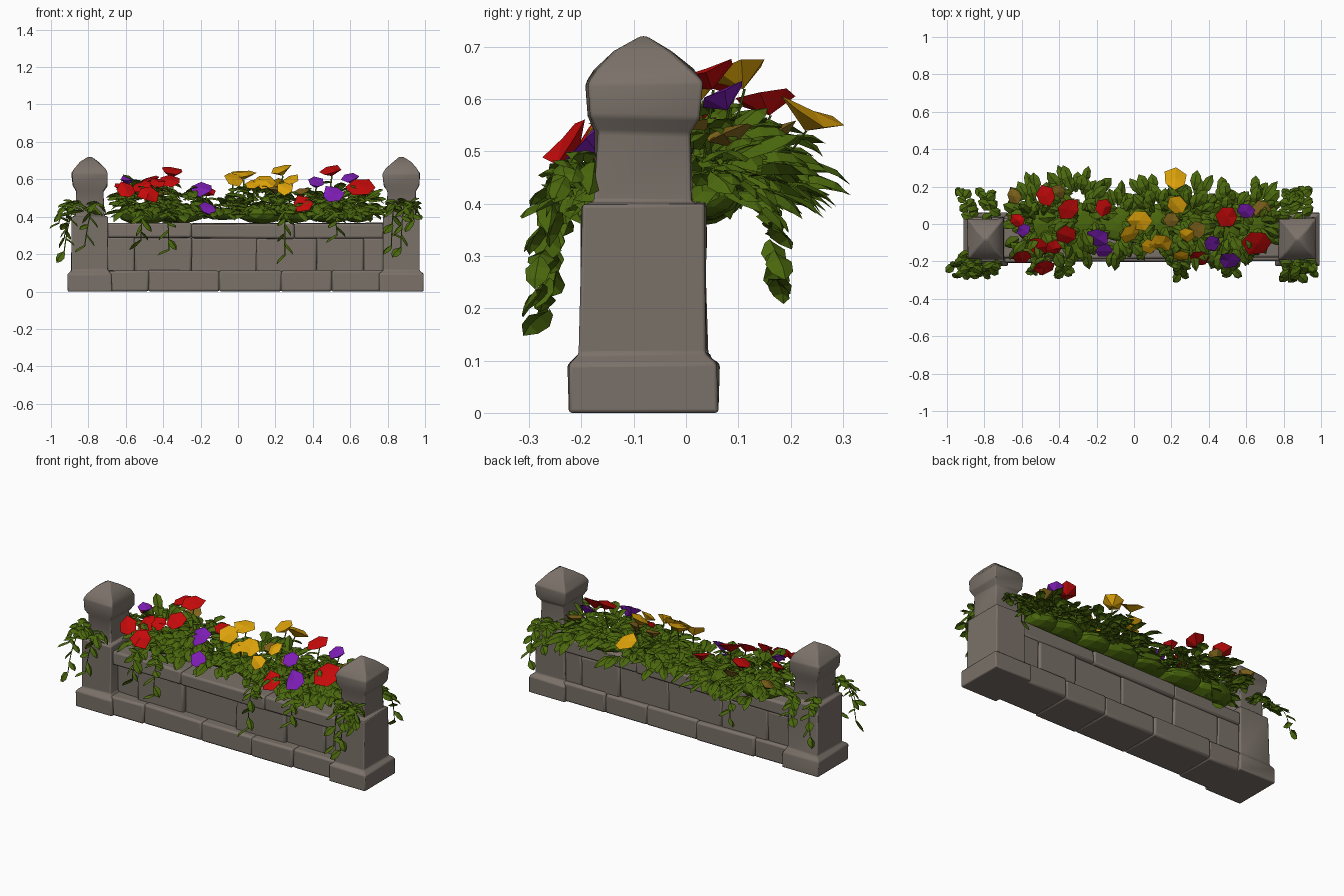
import bpy, bmesh, math, random
from mathutils import Vector

if "Cube" in bpy.data.objects:
    bpy.data.objects.remove(bpy.data.objects["Cube"])
random.seed(7)
U = random.uniform

def mat(name, r, g, b):
    m = bpy.data.materials.new(name)
    m.diffuse_color = (r, g, b, 1)
    m.use_nodes = True
    m.node_tree.nodes["Principled BSDF"].inputs["Base Color"].default_value = m.diffuse_color
    return m

STONE = mat("stone_grey", 0.195, 0.165, 0.14)
GREEN = mat("leaf_green", 0.068, 0.135, 0.004)
COLS = {"r": mat("petal_red", 0.56, 0.003, 0.003),
        "p": mat("petal_purple", 0.2, 0.012, 0.45),
        "y": mat("petal_yellow", 0.72, 0.36, 0.003),
        "o": mat("dry_ochre", 0.22, 0.13, 0.012)}

def make(name, verts, faces, material, bevel=0, smooth=None):
    me = bpy.data.meshes.new(name)
    me.from_pydata([tuple(v) for v in verts], [], faces)
    me.materials.append(material)
    ob = bpy.data.objects.new(name, me)
    bpy.context.collection.objects.link(ob)
    if bevel:
        b = ob.modifiers.new("soft_edges", "BEVEL")
        b.width, b.segments, b.limit_method = bevel, 2, "ANGLE"
    if smooth:
        bpy.context.view_layer.objects.active = ob
        ob.select_set(True)
        bpy.ops.object.shade_smooth_by_angle(angle=math.radians(smooth))
        ob.select_set(False)
    return ob

def loft(name, rings, bevel=0.012):
    """Stack of rectangular rings (cx, cy, hx, hy, z), closed at both ends."""
    v = [Vector((cx + sx * hx, cy + sy * hy, z)) for cx, cy, hx, hy, z in rings
         for sx, sy in ((-1, -1), (1, -1), (1, 1), (-1, 1))]
    f = [(3, 2, 1, 0)]
    for i in range(len(rings) - 1):
        for k in range(4):
            a, b = i * 4 + k, i * 4 + (k + 1) % 4
            f.append((a, b, b + 4, a + 4))
    n = len(v)
    f.append((n - 4, n - 3, n - 2, n - 1))
    for p in v:  # worn, uneven stone
        if 0.01 < p.z < 0.7:
            p += Vector((U(-1, 1), U(-1, 1), U(-1, 1))) * 0.004
    return make(name, v, f, STONE, bevel, 40)

# End pillars with base, shaft, neck and pointed cap
PROFILE = [(0, .143), (.092, .143), (.115, .121), (.4, .118), (.406, .094), (.535, .09),
           (.565, .105), (.63, .11), (.656, .092), (.69, .055), (.72, .006)]
for side, cx in (("left", -0.792), ("right", 0.873)):
    loft(side + "_pillar", [(cx, -.081, h * (.83 if z < .1 or z > .4 else .8) + .006 * (z > .55), h, z)
                            for z, h in PROFILE], 0.01)

def course(name, cuts, y0, y1, z0, z1, vary):
    """Row of stone blocks between the cuts along x, with uneven depth."""
    for i, (a, b) in enumerate(zip(cuts, cuts[1:])):
        f = y0 + U(-vary, vary)
        k = y1 + U(-vary, vary) * .5
        r = ((a + b) / 2, (f + k) / 2, (b - a) / 2 + .002, (k - f) / 2)
        loft(f"{name}_{i + 1}", [r + (z0,), r + (z1,)])

# Low wall between the pillars
course("wall_base", [-.7, -.48, -.1, .23, .5, .78], -.2, .045, 0, .113, .012)
course("wall_middle", [-.7, -.55, -.25, .1, .42, .67, .78], -.15, .025, .1, .29, .014)
course("wall_coping", [-.7, -.25, .3, .78], -.182, .035, .285, .365, .006)

# Leaves collected into one mesh per plant
class Leaves:
    def __init__(self):
        self.v, self.f = [], []

    def add(self, p, d, length, width, droop):
        """Folded leaf of three sections that bends downward."""
        d = d.normalized()
        s = d.cross(Vector((U(-.5, .5), U(-.5, .5), 1))).normalized()
        up = s.cross(d)
        n = len(self.v)
        for t, w in ((0, .3), (.4, 1), (.75, .8)):
            c = p + d * length * t - Vector((0, 0, droop * t * t))
            for k in (-1, 0, 1):
                self.v.append(c + s * k * w * width / 2 + up * (width * .18 * (k == 0)))
        self.v.append(p + d * length - Vector((0, 0, droop)))
        for r in (0, 3):
            for k in (0, 1):
                a = n + r + k
                self.f.append((a, a + 1, a + 4, a + 3))
        self.f += [(n + 6, n + 7, n + 9), (n + 7, n + 8, n + 9)]

# Bushes on the wall top: (x, y, half width, half depth, height, leaf count)
BUSHES = [(-.5, .0, .19, .23, .22, 75), (-.3, .05, .17, .24, .18, 60), (-.08, -.01, .15, .19, .12, 42),
          (.13, .02, .18, .22, .19, 70), (.3, .02, .15, .21, .18, 55), (.5, .0, .17, .22, .18, 60),
          (.64, .02, .12, .2, .17, 45)]
for i, (x, y, rx, ry, rz, count) in enumerate(BUSHES):
    bpy.ops.mesh.primitive_ico_sphere_add(subdivisions=2, radius=1, location=(x, .0, .415))
    core = bpy.context.object
    core.name = f"bush_core_{i + 1}"
    core.scale = (rx * .75, ry * .5, rz * .28)
    core.data.materials.append(GREEN)
    L = Leaves()
    for _ in range(count):
        a, e = U(0, 2 * math.pi), math.asin(U(0.05, .95))
        o = Vector((math.cos(a) * math.cos(e), math.sin(a) * math.cos(e), math.sin(e)))
        q = U(.45, .85)
        p = Vector((x + o.x * rx * q, y + o.y * ry * q, .405 + o.z * rz * q))
        d = Vector((o.x, o.y * 1.1, o.z * .4 + U(-.1, .25)))
        L.add(p, d, U(.08, .125), U(.048, .07), U(.02, .06))
    make(f"bush_leaves_{i + 1}", L.v, L.f, GREEN)

# Hanging vines: start -> end
VINES = [((-.84, -.19, .47), (-.93, -.27, .21)), ((-.74, -.19, .47), (-.82, -.26, .24)),
         ((-.87, -.13, .47), (-.96, -.22, .36)), ((-.86, .0, .45), (-.93, .16, .28)),
         ((-.76, .02, .45), (-.8, .15, .36)), ((.84, -.19, .48), (.82, -.27, .24)),
         ((.9, -.19, .48), (.87, -.28, .23)), ((.92, -.16, .47), (.94, -.24, .38)),
         ((.9, .01, .45), (.91, .17, .25)), ((.83, .02, .45), (.83, .16, .36)),
         ((-.5, -.17, .43), (-.52, -.25, .27)), ((-.38, -.17, .43), (-.37, -.26, .22)),
         ((.25, -.17, .43), (.25, -.26, .19)), ((.5, -.17, .43), (.53, -.25, .3)),
         ((-.4, .08, .43), (-.4, .16, .25))]
for i, (s, e) in enumerate(VINES):
    s, e = Vector(s), Vector(e)
    m = Vector((s.x * .4 + e.x * .6, e.y, s.z + .03))
    pt = lambda t: s * (1 - t) ** 2 + m * 2 * t * (1 - t) + e * t * t
    L = Leaves()
    n = 8
    for k in range(n):
        p, q = pt(k / n), pt((k + 1) / n)
        L.v += [p + Vector((-.003, 0, 0)), p + Vector((.003, 0, 0)),
                q + Vector((.003, 0, 0)), q + Vector((-.003, 0, 0))]
        b = len(L.v)
        L.f.append((b - 4, b - 3, b - 2, b - 1))
        side = (-1) ** k * U(.5, 1)
        L.add(q, Vector((side, (e.y - s.y) * 4 + U(-.3, .3), -U(.1, .9))),
              U(.05, .075), U(.04, .056), .012)
        if k < 4:  # fuller near the root
            L.add(q, Vector((-side, U(-.6, .6), U(-.1, .5))), U(.05, .07), U(.04, .055), .02)
    make(f"vine_{i + 1}", L.v, L.f, GREEN)

# Flowers: colour, x, y, z, radius
FLOWERS = [("r", -.47, .15, .6, .055), ("r", -.62, .02, .57, .04), ("r", -.35, .08, .64, .06),
           ("r", -.16, .09, .54, .045), ("r", -.36, -.06, .59, .055), ("r", -.51, -.12, .56, .06),
           ("r", -.6, -.18, .54, .055), ("r", -.48, -.23, .52, .055), ("r", -.43, -.13, .58, .045),
           ("r", .5, .04, .65, .06), ("r", .66, -.1, .56, .08), ("r", .35, -.18, .47, .058),
           ("p", -.2, -.07, .55, .06), ("p", -.16, -.14, .44, .05), ("p", -.59, -.03, .6, .035),
           ("p", .6, .07, .61, .045), ("p", .42, -.1, .58, .045), ("p", .51, -.19, .515, .062),
           ("y", .22, .24, .57, .06), ("y", .23, .1, .65, .055), ("y", .03, .02, .63, .06),
           ("y", -.02, -.05, .6, .055), ("y", .15, -.1, .585, .06), ("y", .08, -.12, .57, .045),
           ("y", .25, -.17, .55, .045), ("y", .28, -.06, .6, .045), ("o", -.41, .17, .54, .05),
           ("o", .34, -.03, .53, .05), ("o", -.64, .15, .52, .04), ("o", .2, .02, .55, .04),
           ("o", .68, .08, .54, .05)]
for i, (c, x, y, z, r) in enumerate(FLOWERS):
    p = Vector((x, y, z))
    tilt = -1.1 if y < -.16 else (-.75 if y < -.04 else (.4 if y > .2 else -.3))
    nrm = Vector((U(-.35, .35), tilt, 1)).normalized()
    a = nrm.orthogonal().normalized()
    b = nrm.cross(a)
    turn = U(0, 6)
    # shallow six-sided cup: underside point, rim and raised centre
    v = [p - nrm * .034, p + nrm * .008]
    for k in range(6):
        t = turn + k * math.pi / 3
        v.append(p + (a * math.cos(t) + b * math.sin(t)) * r * U(.88, 1.2) + nrm * U(-.01, .012))
    f = []
    for k in range(6):
        j = 2 + (k + 1) % 6
        f += [(1, 2 + k, j), (0, j, 2 + k)]
    make(f"flower_{i + 1}", v, f, COLS[c])
    # thin stem down into the bush, with leaves along it
    root = Vector((x * .95, y * .55, .41))
    w = Vector((.004, 0, 0))
    h = Vector((0, .005, 0))
    S = Leaves()
    S.v += [root - w, root + w, root + h, v[0] - w, v[0] + w, v[0] + h]
    S.f += [(0, 1, 4, 3), (1, 2, 5, 4), (2, 0, 3, 5)]
    for k in range(5):
        t = turn + k * 2.4
        S.add(root.lerp(v[0], .35 + .12 * k), Vector((math.cos(t), math.sin(t) + (y + .03) * 2, U(0, .3))),
              U(.055, .085), U(.04, .055), .03)
    make(f"flower_stem_{i + 1}", S.v, S.f, GREEN)
